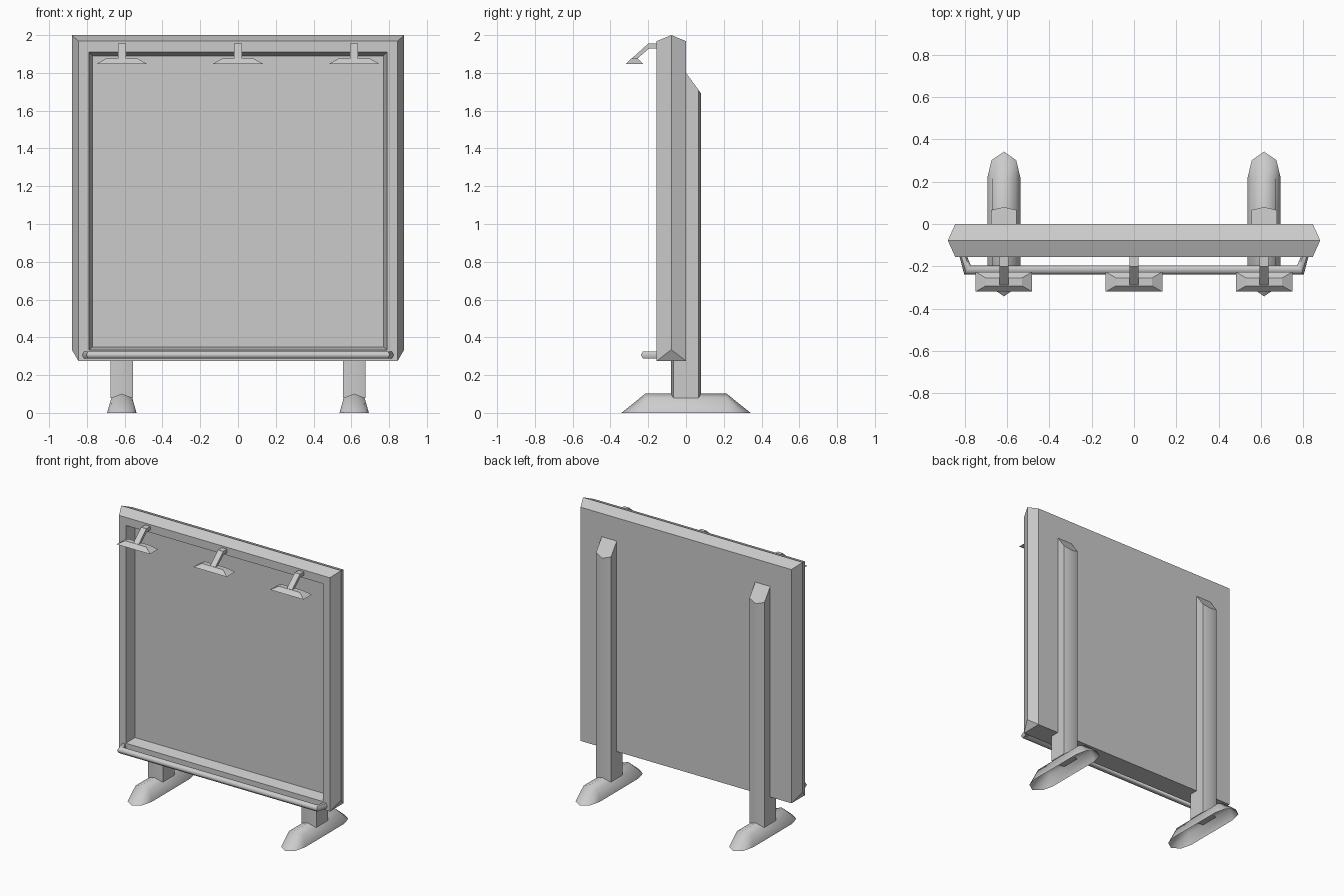
import bpy, bmesh, math

if "Cube" in bpy.data.objects:
    bpy.data.objects.remove(bpy.data.objects["Cube"])


def make(name, verts, faces, smooth=None):
    me = bpy.data.meshes.new(name)
    me.from_pydata(verts, [], faces)
    bm = bmesh.new()
    bm.from_mesh(me)
    bmesh.ops.recalc_face_normals(bm, faces=bm.faces[:])
    bm.to_mesh(me)
    bm.free()
    ob = bpy.data.objects.new(name, me)
    bpy.context.collection.objects.link(ob)
    if smooth:
        bpy.ops.object.select_all(action='DESELECT')
        ob.select_set(True)
        bpy.context.view_layer.objects.active = ob
        bpy.ops.object.shade_smooth_by_angle(angle=math.radians(smooth))
    return ob


def loft(name, rings, caps=(True, True), smooth=None):
    n = len(rings[0])
    faces = [(r * n + i, r * n + (i + 1) % n, (r + 1) * n + (i + 1) % n, (r + 1) * n + i)
             for r in range(len(rings) - 1) for i in range(n)]
    if caps[0]:
        faces.append(tuple(range(n)))
    if caps[1]:
        faces.append(tuple(range((len(rings) - 1) * n, len(rings) * n)))
    return make(name, [v for r in rings for v in r], faces, smooth)


def rect(x, y, z0, z1):
    return [(-x, y, z0), (x, y, z0), (x, y, z1), (-x, y, z1)]


# Display board: ridged outer edges, flat underside, recessed front panel
verts = (rect(.845, 0, .275, 1.968) + rect(.88, -.078, .335, 2.0) +
         rect(.845, -.155, .275, 1.968) + rect(.79, -.155, .332, 1.91) +
         rect(.77, -.08, .35, 1.89))
faces = [(0, 1, 2, 3), (16, 17, 18, 19), (0, 1, 9, 8), (0, 4, 8), (1, 5, 9)]
for a, b in ((1, 2), (2, 3), (3, 0)):
    faces += [(a, b, b + 4, a + 4), (a + 4, b + 4, b + 8, a + 8)]
for i in range(4):
    j = (i + 1) % 4
    faces += [(i + 8, j + 8, j + 12, i + 12), (i + 12, j + 12, j + 16, i + 16)]
make("display_board", verts, faces)

# Bottom rail: hexagonal bar with ends bent back to the board
hexa = [(.022 * math.cos(i * math.pi / 3), .022 * math.sin(i * math.pi / 3)) for i in range(6)]


def end_ring(s):
    return [(s * (.808 + .8 * a), -.15, .307 + b) for a, b in hexa]


def bend_ring(s):
    return [(s * (.787 + .7 * a), -.217 - a, .307 + b) for a, b in hexa]


loft("bottom_rail", [end_ring(-1), bend_ring(-1), bend_ring(1), end_ring(1)], smooth=62)

# Lamps along the top edge
arm = [(-.15, 1.955), (-.2, 1.955), (-.292, 1.872), (-.262, 1.872), (-.195, 1.93), (-.15, 1.93)]
for k, x in enumerate((-.615, 0, .615)):
    loft(f"lamp_arm_{k}", [[(x + d, y, z) for y, z in arm] for d in (-.021, .021)])

    def head(w, y0, y1, z):
        return [(x - w, y0, z), (x + w, y0, z), (x + w, y1, z), (x - w, y1, z)]
    loft(f"lamp_head_{k}", [head(.134, -.32, -.226, 1.847), head(.085, -.292, -.255, 1.875)])

# Posts and feet on both sides
lower = [(-.06, -.066), (0, -.08), (.06, -.066), (.06, .066), (0, .08), (-.06, .066)]
upper = [(-.06, 0, 1.80), (.06, 0, 1.80), (.06, .066, 1.71), (0, .08, 1.69), (-.06, .066, 1.71)]
for side, s in (("left", -1), ("right", 1)):
    x = s * .615
    loft(side + "_post_base", [[(x + a, b, z) for a, b in lower] for z in (.08, .277)], smooth=35)
    loft(side + "_post", [[(x + a, b, .277) for a, b, t in upper],
                          [(x + a, b, t) for a, b, t in upper]], smooth=35)
    # Foot: hollow shell tapering to a point at each end
    v = []
    for e in (-1, 1):
        v += [(x - .078, e * .22, 0), (x - .055, e * .215, .08), (x, e * .215, .102),
              (x + .055, e * .215, .08), (x + .078, e * .22, 0),
              (x - .058, e * .302, 0), (x, e * .342, 0), (x + .058, e * .302, 0)]
    f = [(i, i + 1, i + 9, i + 8) for i in range(4)]
    for o in (0, 8):
        f += [(o, o + 1, o + 5), (o + 1, o + 2, o + 6, o + 5),
              (o + 2, o + 3, o + 7, o + 6), (o + 3, o + 4, o + 7)]
    make(side + "_foot", v, f, smooth=50)
